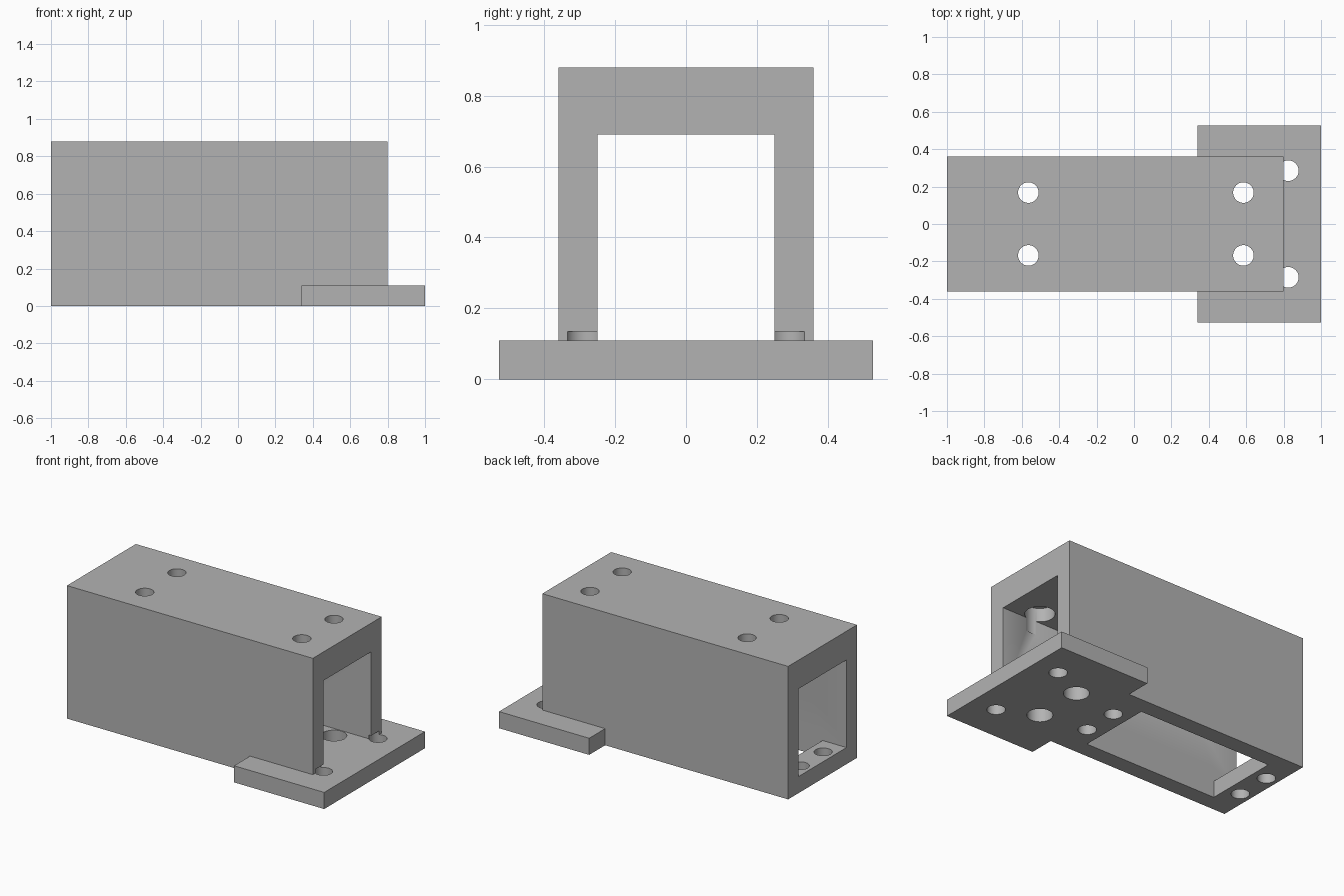
import bpy
import math

default = bpy.data.objects.get("Cube")
if default:
    bpy.data.objects.remove(default, do_unlink=True)

grey = bpy.data.materials.new("plain grey")
grey.use_nodes = True
grey.diffuse_color = (0.45, 0.45, 0.45, 1)
grey.node_tree.nodes["Principled BSDF"].inputs["Base Color"].default_value = (0.45, 0.45, 0.45, 1)


def box(name, x, y, z):
    """Box spanning x and z ranges, symmetric in y."""
    bpy.ops.mesh.primitive_cube_add(size=1, location=(sum(x) / 2, 0, sum(z) / 2))
    ob = bpy.context.object
    ob.name = name
    ob.scale = (x[1] - x[0], 2 * y, z[1] - z[0])
    bpy.ops.object.transform_apply(location=True, rotation=False, scale=True)
    ob.data.materials.append(grey)
    return ob


def drill(name, x, y, z, radius):
    """Vertical cylinder used as a hole cutter."""
    bpy.ops.mesh.primitive_cylinder_add(vertices=48, radius=radius, depth=z[1] - z[0],
                                        location=(x, y, sum(z) / 2))
    ob = bpy.context.object
    ob.name = name
    ob.data.materials.append(grey)
    return ob


def combine(target, tool, operation):
    tool.hide_render = True
    mod = target.modifiers.new(tool.name, 'BOOLEAN')
    mod.operation = operation
    mod.solver = 'EXACT'
    mod.object = tool
    bpy.context.view_layer.objects.active = target
    bpy.ops.object.modifier_apply(modifier=mod.name)
    bpy.data.objects.remove(tool, do_unlink=True)


FLOOR, CEILING, TOP = 0.11, 0.69, 0.88
SCREW = 0.055

# Box housing joined to the wide mounting plate
housing = box("bracket_housing", (-1, 0.8), 0.36, (0, TOP))
combine(housing, box("mounting_plate", (0.34, 1), 0.527, (0, FLOOR)), 'UNION')

# Channel through the length, and the opening in the floor
combine(housing, box("channel_cutter", (-1.1, 1.1), 0.25, (FLOOR, CEILING)), 'DIFFERENCE')
combine(housing, box("floor_cutter", (-0.825, 0.153), 0.25, (-0.1, 0.2)), 'DIFFERENCE')

for side in (-1, 1):
    # Counterbored screw holes in the ceiling
    for x in (-0.565, 0.585):
        y = side * 0.168
        combine(housing, drill("top_hole", x, y, (0.6, 1), SCREW), 'DIFFERENCE')
        combine(housing, drill("counterbore", x, y, (0.6, CEILING + 0.09), 0.09), 'DIFFERENCE')
    # Tool access holes in the floor
    combine(housing, drill("access_hole", 0.585, side * 0.168, (-0.1, 0.3), 0.077), 'DIFFERENCE')
    # Screw holes in the floor
    for x in (-0.92, 0.26):
        combine(housing, drill("floor_hole", x, side * 0.12, (-0.1, 0.2), SCREW), 'DIFFERENCE')
    # Plate holes that nick the wall ends
    combine(housing, drill("plate_hole", 0.825, side * 0.285, (-0.1, 0.135), SCREW), 'DIFFERENCE')

for poly in housing.data.polygons:
    poly.material_index = 0
bpy.ops.object.select_all(action='DESELECT')
housing.select_set(True)
bpy.context.view_layer.objects.active = housing
bpy.ops.object.shade_smooth_by_angle(angle=math.radians(30))
